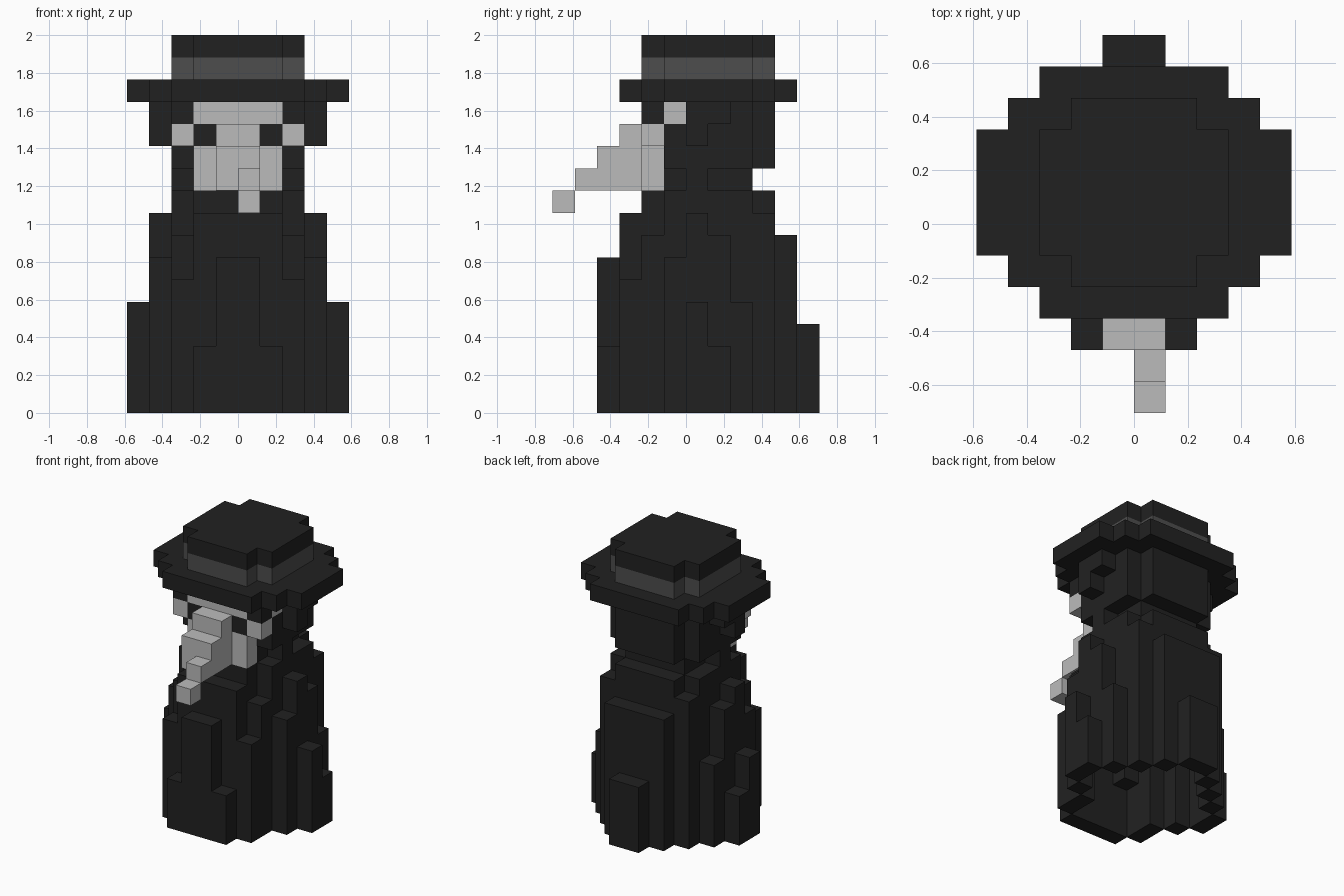
import bpy, bmesh

cube = bpy.data.objects.get("Cube")
if cube:
    bpy.data.objects.remove(cube, do_unlink=True)

U = 2 / 17  # size of one block


def material(name, value):
    m = bpy.data.materials.new(name)
    m.use_nodes = True
    col = (value, value, value, 1)
    m.diffuse_color = col
    m.node_tree.nodes["Principled BSDF"].inputs["Base Color"].default_value = col
    return m


black = material("black cloth", 0.0155)
grey = material("grey band", 0.075)
pale = material("pale mask", 0.50)

DIRS = [(1, 0, 0), (-1, 0, 0), (0, 1, 0), (0, -1, 0), (0, 0, 1), (0, 0, -1)]


def blocks(boxes, mirror=True):
    """Block cells filled by boxes (x0, x1, y0, y1, z0, z1)."""
    cells = set()
    for x0, x1, y0, y1, z0, z1 in boxes:
        for x in range(x0, x1):
            for y in range(y0, y1):
                for z in range(z0, z1):
                    cells.add((x, y, z))
                    if mirror:
                        cells.add((-1 - x, y, z))
    return cells


def build(name, cells, mat):
    """Skin a set of cells, leaving out faces between neighbours."""
    bm = bmesh.new()
    verts = {}

    def vert(p):
        if p not in verts:
            verts[p] = bm.verts.new([c * U for c in p])
        return verts[p]

    for cell in sorted(cells):
        for d in DIRS:
            if tuple(c + k for c, k in zip(cell, d)) in cells:
                continue
            axis = [i for i in range(3) if d[i]][0]
            a, b = (axis + 1) % 3, (axis + 2) % 3
            corners = []
            for s, t in ((0, 0), (1, 0), (1, 1), (0, 1)):
                p = list(cell)
                p[axis] += max(d[axis], 0)
                p[a] += s
                p[b] += t
                corners.append(vert(tuple(p)))
            if d[axis] < 0:
                corners.reverse()
            bm.faces.new(corners)
    mesh = bpy.data.meshes.new(name)
    bm.to_mesh(mesh)
    bm.free()
    mesh.materials.append(mat)
    ob = bpy.data.objects.new(name, mesh)
    bpy.context.collection.objects.link(ob)
    return ob


# Robe: overlapping folds, (half width, y0, y1, height)
folds = [(1, -4, 0, 7), (1, 0, 6, 4), (2, -4, 0, 3), (2, -3, 4, 9), (2, 0, 5, 8),
         (3, -3, 0, 6), (3, -2, 0, 8), (3, -1, 4, 9), (4, -1, 0, 7), (4, 0, 1, 9),
         (4, 1, 2, 8), (4, 2, 3, 5), (5, 0, 1, 5), (5, 1, 2, 3)]
robe = blocks([(0, w, y0, y1, 0, h) for w, y0, y1, h in folds])
# Hollow the robe from below, leaving walls one block thick
inside = {c for c in robe
          if all(tuple(a + b for a, b in zip(c, d)) in robe for d in DIRS[:5])}
build("robe", robe - inside, black)

# Collar and neck
build("collar", blocks([(0, 3, -1, 3, 9, 10), (0, 2, -2, 4, 9, 10)]), black)
build("neck", blocks([(0, 2, -1, 3, 10, 11), (0, 3, 0, 1, 10, 11)]), black)

# Hood with side locks under the brim
build("hood", blocks([(0, 3, -1, 3, 11, 13), (0, 3, 0, 3, 13, 14), (0, 2, 0, 4, 11, 14),
                      (2, 3, -2, -1, 13, 14), (3, 4, 0, 1, 12, 14),
                      (3, 4, 1, 2, 13, 14)]), black)

# Mask: cheeks, brow, temples and forehead
build("mask", blocks([(0, 2, -2, -1, 10, 12), (0, 1, -2, -1, 12, 13),
                      (2, 3, -2, -1, 12, 13), (0, 2, -2, 0, 13, 14),
                      (2, 3, -1, 0, 13, 14)]), pale)
build("eyes", blocks([(1, 2, -2, -1, 12, 13)]), black)

# Beak stepping forwards and down to an off-centre tip
build("beak", blocks([(-1, 1, -3, -2, 10, 13), (-1, 1, -4, -3, 10, 12),
                      (0, 1, -5, -4, 10, 11), (0, 1, -6, -5, 9, 10)], mirror=False), pale)

# Hat
build("hat_brim", blocks([(0, 5, -1, 3, 14, 15), (0, 4, -2, 4, 14, 15),
                          (0, 3, -3, 5, 14, 15)]), black)
for name, z, mat in (("hat_band", 15, grey), ("hat_crown", 16, black)):
    build(name, blocks([(0, 3, -1, 3, z, z + 1), (0, 2, -2, 4, z, z + 1)]), mat)
